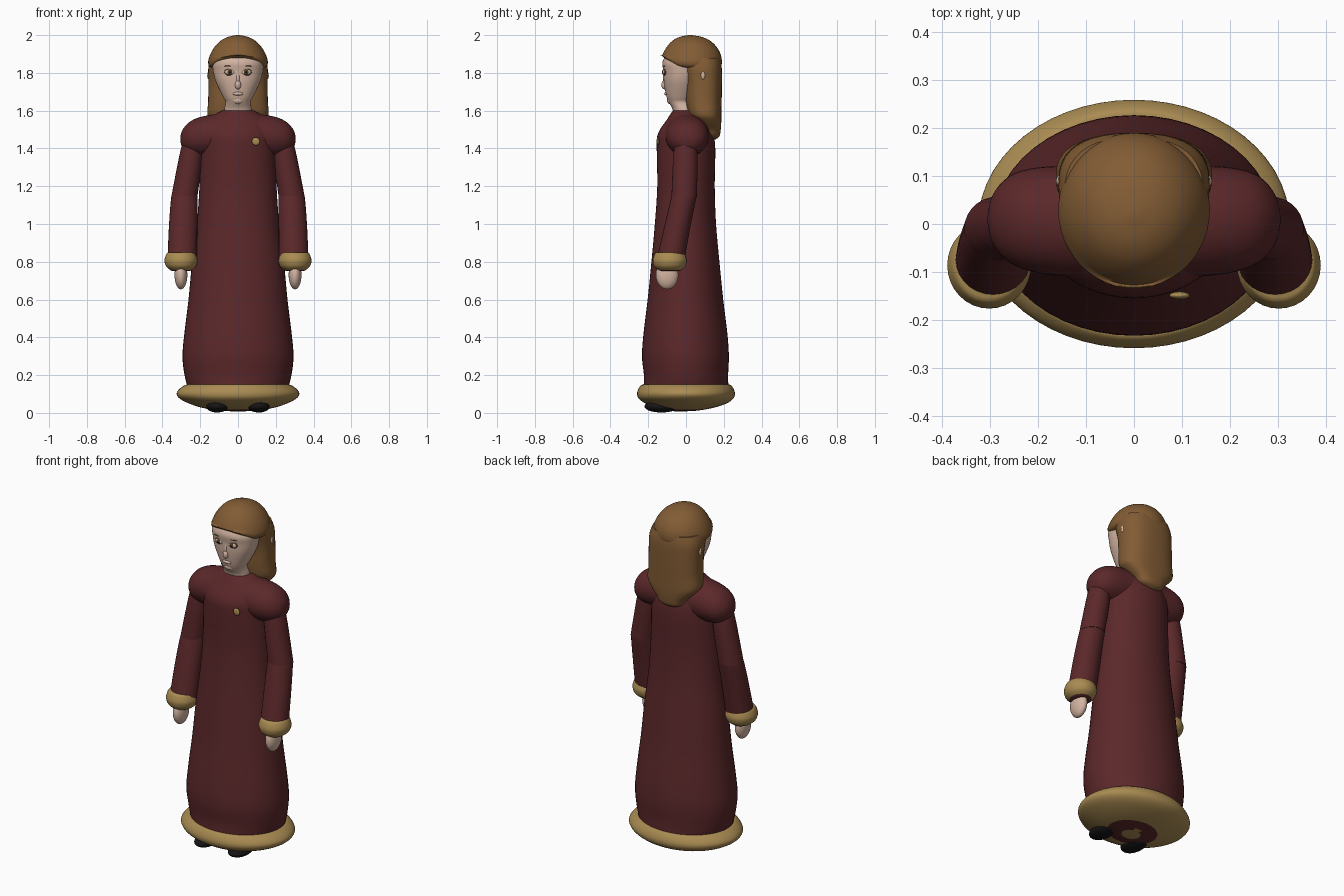
import bpy, bmesh, math
from mathutils import Vector

cube = bpy.data.objects.get("Cube")
if cube:
    bpy.data.objects.remove(cube, do_unlink=True)


def material(name, r, g, b):
    m = bpy.data.materials.new(name)
    m.use_nodes = True
    m.diffuse_color = (r, g, b, 1)
    bsdf = m.node_tree.nodes["Principled BSDF"]
    bsdf.inputs["Base Color"].default_value = (r, g, b, 1)
    bsdf.inputs["Roughness"].default_value = 0.8
    return m


ROBE = material("dark_red_cloth", 0.105, 0.021, 0.023)
GOLD = material("old_gold", 0.40, 0.26, 0.085)
SKIN = material("pale_skin", 0.66, 0.46, 0.36)
HAIR = material("brown_hair", 0.225, 0.108, 0.035)
WHITE = material("eye_white", 0.6, 0.52, 0.45)
IRIS = material("brown_iris", 0.10, 0.045, 0.015)
BLACK = material("black_leather", 0.008, 0.007, 0.007)


def finish(name, bm, mats, angle=50):
    bmesh.ops.recalc_face_normals(bm, faces=bm.faces)
    me = bpy.data.meshes.new(name)
    bm.to_mesh(me)
    bm.free()
    for m in mats:
        me.materials.append(m)
    ob = bpy.data.objects.new(name, me)
    bpy.context.collection.objects.link(ob)
    bpy.ops.object.select_all(action='DESELECT')
    ob.select_set(True)
    bpy.context.view_layer.objects.active = ob
    bpy.ops.object.shade_smooth_by_angle(angle=math.radians(angle))
    return ob


def smooth_sections(rows, steps):
    """Catmull-Rom interpolation through the section list."""
    rows = [Vector(r) for r in rows]
    out = []
    for i in range(len(rows) - 1):
        p, q = rows[i], rows[i + 1]
        a, b = rows[max(i - 1, 0)], rows[min(i + 2, len(rows) - 1)]
        for s in range(steps):
            t = s / steps
            out.append(0.5 * (2 * p + (q - a) * t + (2 * a - 5 * p + 4 * q - b) * t * t
                              + (3 * p - a - 3 * q + b) * t ** 3))
    return out + [rows[-1]]


def loft(name, rows, mats, steps=4, sides=40, power=2, along_x=False, adjust=None, paint=None):
    """Skin ellipses given as (height, centre u, centre v, radius u, radius v)."""
    bm = bmesh.new()
    rings = []
    for h, cu, cv, ru, rv in smooth_sections(rows, steps):
        ring = []
        for k in range(sides):
            a = 2 * math.pi * k / sides
            c, s = math.cos(a), math.sin(a)
            u = cu + ru * math.copysign(abs(c) ** (2 / power), c)
            v = cv + rv * math.copysign(abs(s) ** (2 / power), s)
            co = Vector((h, u, v)) if along_x else Vector((u, v, h))
            ring.append(bm.verts.new(adjust(co) if adjust else co))
        rings.append(ring)
    for r0, r1 in zip(rings, rings[1:]):
        for k in range(sides):
            n = (k + 1) % sides
            bm.faces.new((r0[k], r0[n], r1[n], r1[k]))
    bm.faces.new(rings[0])
    bm.faces.new(rings[-1])
    if paint:
        for f in bm.faces:
            f.material_index = paint(f.calc_center_median())
    return finish(name, bm, mats)


def ball(name, centre, radii, mat):
    bm = bmesh.new()
    bmesh.ops.create_uvsphere(bm, u_segments=24, v_segments=14, radius=1)
    for v in bm.verts:
        v.co = Vector(c + r * p for c, r, p in zip(centre, radii, v.co))
    return finish(name, bm, [mat], 80)


# Robe body
loft("robe", [(.13, 0, 0, .265, .225), (.2, 0, 0, .283, .223), (.3, 0, -.003, .294, .23),
              (.42, 0, -.003, .284, .222), (.6, 0, -.003, .262, .2), (.8, 0, -.003, .243, .18),
              (1.0, 0, -.003, .218, .162), (1.2, 0, 0, .204, .152), (1.4, 0, 0, .198, .155),
              (1.48, 0, -.003, .195, .145), (1.55, 0, .005, .165, .108), (1.6, 0, .005, .085, .075)],
     [ROBE], sides=48)

# Shoulder yoke, running side to side
half = [(0, .005, 1.47, .13, .115), (.1, .005, 1.47, .118, .113), (.2, .008, 1.462, .11, .104),
        (.26, .01, 1.455, .09, .083), (.295, .01, 1.45, .05, .046), (.305, .01, 1.45, .01, .01)]
loft("shoulders", [(-r[0], *r[1:]) for r in reversed(half)] + half[1:], [ROBE], along_x=True)

# Fur-like hem with the dark underside
loft("hem", [(.15, 0, 0, .262, .222), (.147, 0, 0, .282, .238), (.125, 0, 0, .312, .253),
             (.1, 0, 0, .325, .259), (.075, 0, 0, .308, .25), (.05, 0, 0, .26, .215),
             (.027, 0, -.01, .19, .155), (.012, 0, -.02, .1, .08), (.008, 0, -.03, .02, .02)],
     [GOLD, ROBE], sides=56,
     paint=lambda c: 1 if c.z < .06 and .06 < math.hypot(c.x, (c.y + .02) * 1.2) < .14 else 0)

# Brooch
ball("brooch", (.095, -.149, 1.437), (.021, .008, .021), GOLD)

# Head, with neck
loft("head", [(1.57, 0, -.005, .078, .06), (1.61, 0, -.012, .072, .06), (1.645, 0, -.03, .066, .062),
              (1.67, 0, -.03, .078, .072), (1.71, 0, -.025, .098, .086), (1.76, 0, -.02, .12, .098),
              (1.81, 0, -.015, .132, .105), (1.86, 0, -.012, .134, .112), (1.92, 0, 0, .105, .09)],
     [SKIN], power=2.2)
ball("nose", (0, -.114, 1.737), (.016, .016, .024), SKIN)
ball("nose_bridge", (0, -.108, 1.77), (.012, .015, .045), SKIN)
ball("lips", (0, -.103, 1.69), (.028, .012, .01), SKIN)
ball("chin", (0, -.083, 1.655), (.03, .018, .02), SKIN)


# Hair crown: the front lower edge arches over the forehead
def arch(co):
    if co.y < 0 and co.z < 1.89:
        lift = .045 * max(0, 1 - (co.x / .14) ** 2) * min(1, -co.y / .08)
        co.z += lift * min(1, (1.89 - co.z) / .04)
    return co


loft("hair_crown", [(1.825, 0, .05, .135, .12), (1.835, 0, .035, .152, .15), (1.86, 0, .028, .158, .162),
                    (1.9, 0, .03, .146, .153), (1.94, 0, .03, .122, .13), (1.97, 0, .028, .092, .1),
                    (1.99, 0, .025, .055, .06), (2.0, 0, .022, .01, .01)],
     [HAIR], sides=48, adjust=arch)

# Long hair falling behind, ending in a central lobe
loft("hair_fall", [(1.88, 0, .06, .145, .12), (1.83, 0, .078, .157, .111), (1.75, 0, .09, .157, .1),
                   (1.65, 0, .093, .158, .096), (1.58, 0, .1, .162, .088), (1.545, 0, .115, .14, .072),
                   (1.5, 0, .128, .095, .056), (1.465, 0, .135, .07, .042), (1.447, 0, .14, .02, .015)],
     [HAIR], power=2.5)

for side, word in ((1, "left"), (-1, "right")):
    # Eyes and ears
    x = side * .043
    ball(word + "_eye_rim", (x, -.11, 1.804), (.03, .011, .019), IRIS)
    ball(word + "_eye", (x, -.113, 1.804), (.026, .011, .015), WHITE)
    ball(word + "_iris", (x, -.119, 1.804), (.013, .008, .014), IRIS)
    ball(word + "_pupil", (x, -.124, 1.804), (.006, .004, .007), BLACK)
    ball(word + "_eyebrow", (x * 1.1, -.114, 1.836), (.026, .008, .003), HAIR)
    ball(word + "_ear", (side * .153, .09, 1.786), (.01, .012, .022), SKIN)
    # Sleeve in two parts meeting at the elbow
    loft(word + "_upper_sleeve", [(1.47, side * .235, 0, .05, .055), (1.35, side * .25, -.003, .063, .065),
                                  (1.14, side * .285, -.01, .069, .067)], [ROBE], sides=28)
    loft(word + "_lower_sleeve", [(1.19, side * .277, -.005, .055, .055), (1.15, side * .283, -.01, .069, .066),
                                  (1.0, side * .29, -.043, .075, .069), (.82, side * .295, -.08, .078, .074)],
         [ROBE], sides=28)
    # Rounded cuff with a dark lining
    cx, cy = side * .302, -.086
    loft(word + "_cuff", [(.85, cx, cy, .068, .068), (.843, cx, cy, .076, .078), (.82, cx, cy, .085, .088),
                          (.8, cx, cy, .087, .09), (.775, cx, cy, .078, .082), (.757, cx, cy, .058, .062),
                          (.75, cx, cy, .045, .05)], [GOLD, ROBE], sides=32,
         paint=lambda c: 1 if c.z < .757 else 0)
    # Hand and shoe
    ball(word + "_hand", (cx, -.1, .73), (.034, .06, .076), SKIN)
    ball(word + "_shoe", (side * .11, -.13, .034), (.058, .09, .032), BLACK)
